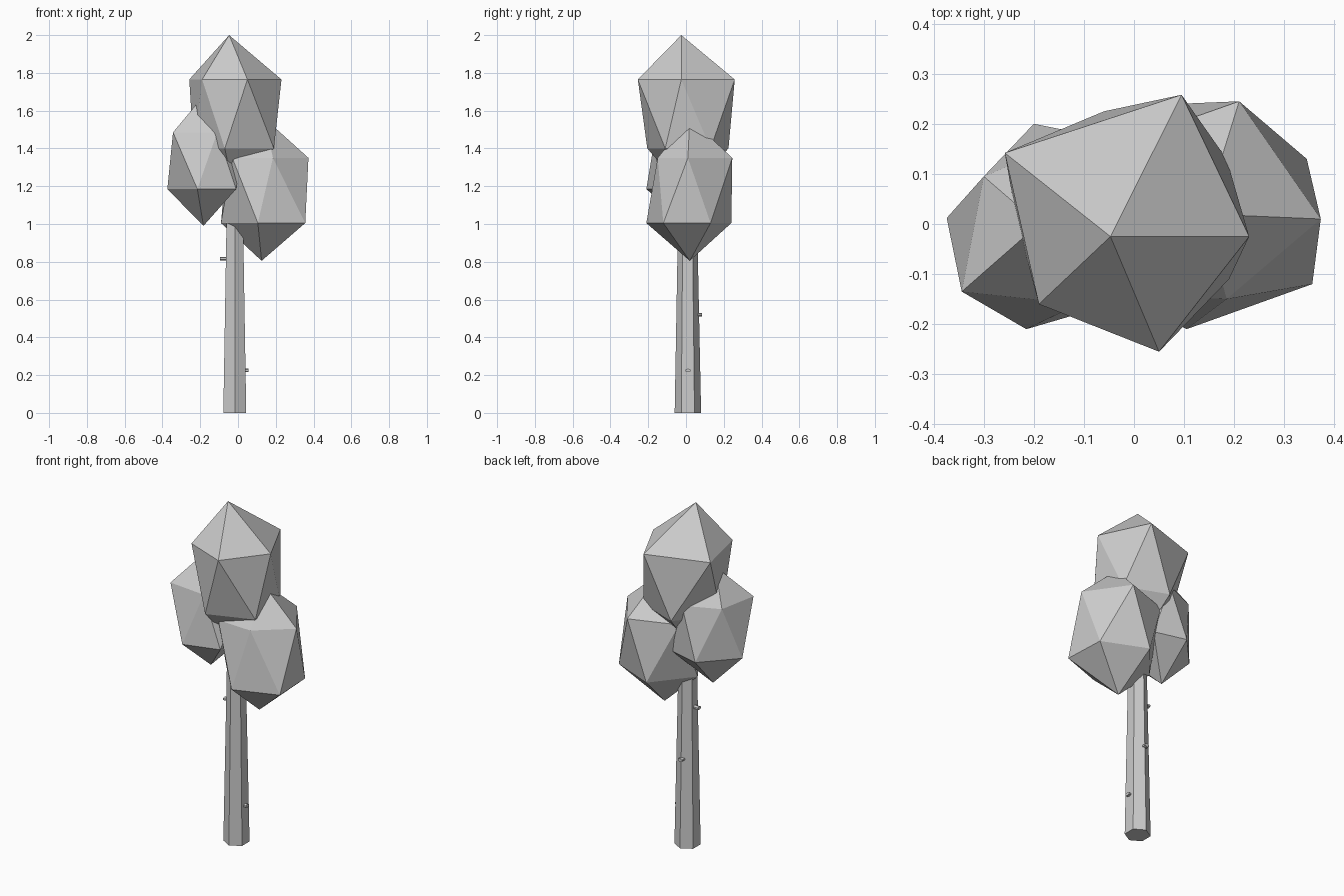
import bpy
import math
from mathutils import Vector

cube = bpy.data.objects.get("Cube")
if cube:
    bpy.data.objects.remove(cube, do_unlink=True)

grey = bpy.data.materials.new("plain grey")
grey.use_nodes = True
COLOUR = (0.6, 0.6, 0.6, 1)
grey.diffuse_color = COLOUR
grey.node_tree.nodes["Principled BSDF"].inputs["Base Color"].default_value = COLOUR


def make_object(name, verts, faces):
    mesh = bpy.data.meshes.new(name)
    mesh.from_pydata(verts, [], faces)
    mesh.materials.append(grey)
    obj = bpy.data.objects.new(name, mesh)
    bpy.context.collection.objects.link(obj)
    return obj


def crown(name, top, upper, upper_z, lower, lower_z, bottom):
    """Faceted foliage: two staggered five-point rings closed by two tips."""
    n = len(upper)
    verts = [(x, y, upper_z) for x, y in upper]
    verts += [(x, y, lower_z) for x, y in lower]
    verts += [top, bottom]
    faces = []
    for i in range(n):
        j = (i + 1) % n
        faces += [(i, j, 2 * n), (i, n + i, j),
                  (j, n + i, n + j), (n + j, n + i, 2 * n + 1)]
    return make_object(name, verts, faces)


def prism(name, start, end, r_start, r_end, sides=6, flat=1.0):
    """Tapered prism between two points; flat squashes its second axis."""
    start, end = Vector(start), Vector(end)
    axis = (end - start).normalized()
    up = Vector((0, 1, 0)) if abs(axis.z) > 0.9 else Vector((0, 0, 1))
    side = up.cross(axis)
    verts = []
    for centre, r in ((start, r_start), (end, r_end)):
        for i in range(sides):
            a = math.tau * i / sides + math.pi / 2
            verts.append(centre + side * r * math.cos(a) + up * r * flat * math.sin(a))
    faces = [(i, (i + 1) % sides, sides + (i + 1) % sides, sides + i)
             for i in range(sides)]
    faces += [tuple(reversed(range(sides))), tuple(range(sides, 2 * sides))]
    obj = make_object(name, verts, faces)
    return obj


# Trunk with three short twig stubs
prism("trunk", (-0.017, 0.01, 0), (-0.017, 0.008, 1.25), 0.07, 0.046)
prism("lower_twig", (0.03, 0.01, 0.225), (0.055, 0.01, 0.225), 0.016, 0.016, flat=0.6)
prism("middle_twig", (-0.02, 0.055, 0.52), (-0.02, 0.085, 0.52), 0.016, 0.016, flat=0.6)
prism("upper_twig", (-0.06, 0.01, 0.817), (-0.094, 0.01, 0.817), 0.016, 0.016, flat=0.6)

# Foliage
crown("top_crown", (-0.047, -0.025, 2.0),
      [(0.23, -0.025), (0.095, 0.258), (-0.258, 0.142), (-0.19, -0.16), (0.05, -0.255)], 1.765,
      [(0.185, 0.13), (-0.06, 0.225), (-0.235, 0.01), (-0.07, -0.205), (0.19, -0.11)], 1.4,
      (-0.02, 0, 1.165))
crown("left_crown", (0.14, 0.02, 1.56),
      [(0.373, 0.01), (0.21, 0.245), (-0.06, 0.15), (-0.03, -0.14), (0.185, -0.15)], 1.35,
      [(0.345, 0.13), (0.09, 0.24), (-0.09, 0.02), (0.105, -0.21), (0.356, -0.12)], 1.005,
      (0.125, 0.02, 0.805))
crown("right_crown", (-0.19, 0, 1.67),
      [(0.03, 0.02), (-0.1, 0.18), (-0.3, 0.095), (-0.344, -0.135), (-0.11, -0.16)], 1.485,
      [(-0.01, 0.15), (-0.2, 0.2), (-0.374, 0.012), (-0.215, -0.21), (-0.01, -0.15)], 1.185,
      (-0.183, 0.01, 0.99))
